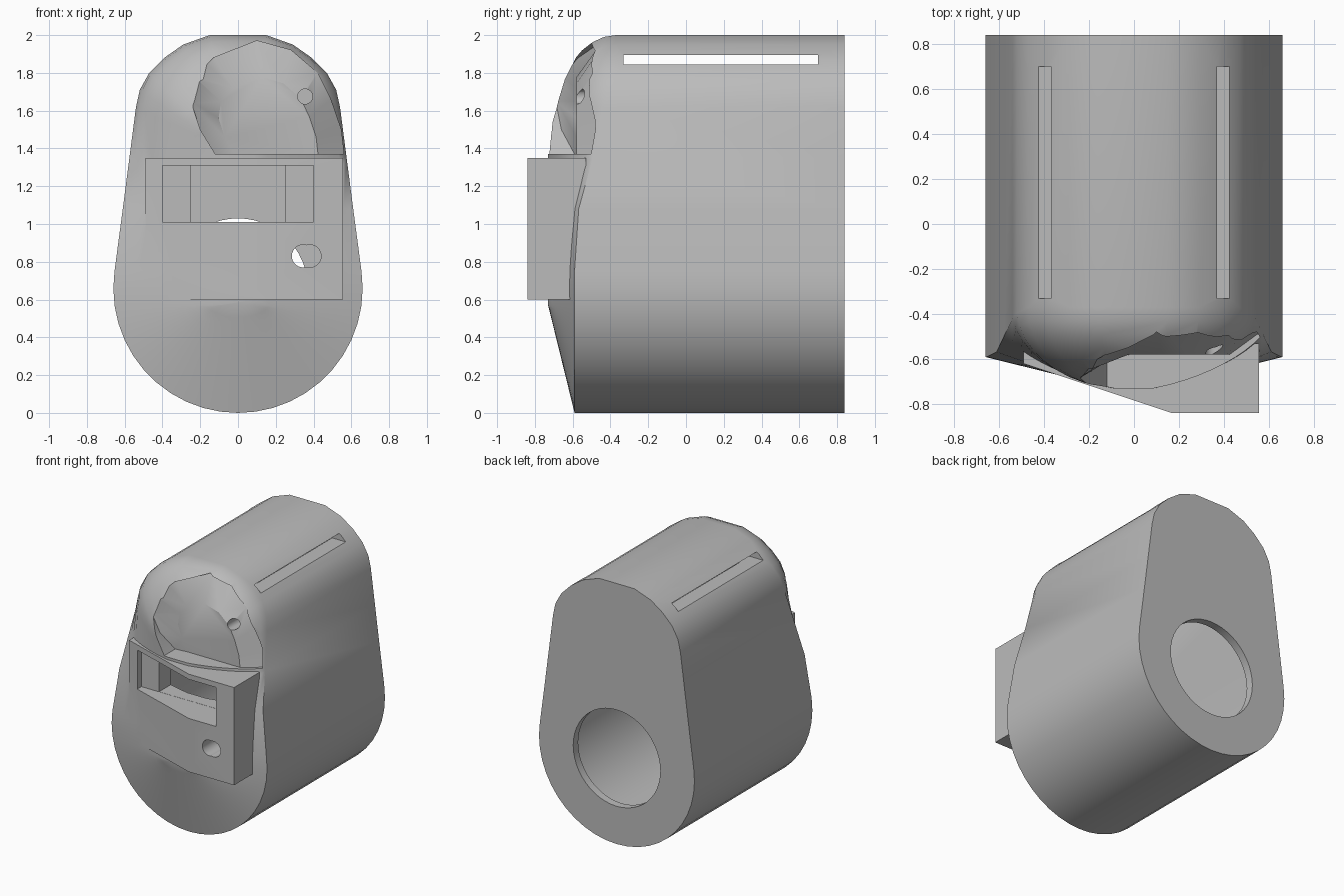
import bpy, bmesh, math

if "Cube" in bpy.data.objects:
    bpy.data.objects.remove(bpy.data.objects["Cube"])

grey = bpy.data.materials.new("plain_grey")
grey.use_nodes = True
grey.diffuse_color = (0.5, 0.5, 0.5, 1)
grey.node_tree.nodes["Principled BSDF"].inputs["Base Color"].default_value = (0.5, 0.5, 0.5, 1)


def lerp(a, b, t):
    return a + (b - a) * t


def loft(name, rings):
    """Skin a list of equal closed rings and cap both ends."""
    bm = bmesh.new()
    loops = [[bm.verts.new(p) for p in ring] for ring in rings]
    n = len(rings[0])
    for a, b in zip(loops, loops[1:]):
        for i in range(n):
            j = (i + 1) % n
            bm.faces.new((a[i], a[j], b[j], b[i]))
    bm.faces.new(loops[0])
    bm.faces.new(loops[-1])
    bmesh.ops.recalc_face_normals(bm, faces=bm.faces)
    mesh = bpy.data.meshes.new(name)
    bm.to_mesh(mesh)
    bm.free()
    mesh.materials.append(grey)
    ob = bpy.data.objects.new(name, mesh)
    bpy.context.collection.objects.link(ob)
    return ob


def block(name, x, y, z):
    return loft(name, [[(x[0], y[0], h), (x[1], y[0], h), (x[1], y[1], h), (x[0], y[1], h)] for h in z])


def rod(name, x, z, r, y, n=32):
    turn = [2 * math.pi * i / n for i in range(n)]
    return loft(name, [[(x + r * math.cos(a), d, z + r * math.sin(a)) for a in turn] for d in y])


def combine(target, tool, operation):
    mod = target.modifiers.new(operation, "BOOLEAN")
    mod.object, mod.operation, mod.solver = tool, operation, "EXACT"
    bpy.context.view_layer.objects.active = target
    bpy.ops.object.modifier_apply(modifier=mod.name)
    bpy.data.objects.remove(tool)


# Egg-shaped outline of the housing, right half then mirrored
half = [(0.66 * math.sin(a), 0.66 - 0.66 * math.cos(a))
        for a in [math.radians(98) * i / 12 for i in range(13)]]
half += [(0.61, 1.08), (0.575, 1.35), (0.54, 1.62), (0.52, 1.71), (0.47, 1.8),
         (0.39, 1.88), (0.29, 1.95), (0.15, 2.0)]
outline = half + [(-x, z) for x, z in reversed(half[1:])]


def housing_rings(steps=9):
    """Straight barrel, a shallow cone at the lower front and a dome above."""
    rings = [[(x, 0.84, z) for x, z in outline]]
    for k in range(steps + 1):
        t = k / steps
        ring = []
        for x, z in outline:
            w = min(max((z - 1.0) / 0.8, 0), 1)
            start = -0.59 + 0.22 * w
            inward = lerp(t, 1 - math.cos(t * math.pi / 2), w)
            forward = lerp(t, math.sin(t * math.pi / 2), w)
            core_z = min(max(z, 0.57), 1.4)
            ring.append((lerp(x, x * 0.15, inward), lerp(start, -0.73, forward), lerp(z, core_z, inward)))
        rings.append(ring)
    return rings


rings = housing_rings()
housing = loft("housing", rings)

# Slanted front panel box
plan = [(-0.49, -0.62), (0.17, -0.84), (0.555, -0.84), (0.555, -0.53), (-0.49, -0.53)]
panel = loft("front_panel", [[(x, y, z) for x, y in plan] for z in (0.6, 1.35)])
combine(housing, panel, "UNION")

# Hollow inside and round opening at the back
cavity = loft("cavity", [[(x * 0.9, 0.14 + (y - 0.055) * 0.815, 0.95 + (z - 0.95) * 0.93)
                          for x, y, z in ring] for ring in rings])
combine(housing, cavity, "DIFFERENCE")
combine(housing, rod("back_opening", 0, 0.66, 0.37, (0.6, 1), 48), "DIFFERENCE")

# Scooped face recess with a flat ledge below
rim = [(-0.12, -0.59, 1.37), (-0.2, -0.66, 1.5), (-0.25, -0.69, 1.65), (-0.23, -0.66, 1.78),
       (-0.13, -0.57, 1.88), (0.1, -0.44, 1.97), (0.28, -0.46, 1.92), (0.42, -0.49, 1.8),
       (0.49, -0.47, 1.66), (0.545, -0.44, 1.5), (0.56, -0.48, 1.37)]
floor = [(lerp(0.17, x, 0.65), -0.58, 1.37 + (z - 1.37) * 0.68) for x, y, z in rim]
combine(housing, loft("recess", [[(x, -1, z) for x, y, z in rim], rim, floor]), "DIFFERENCE")

# Window pocket, its through slot, and the side vents
combine(housing, block("window", (-0.4, 0.4), (-1, -0.6), (1.01, 1.31)), "DIFFERENCE")
combine(housing, block("window_slot", (-0.25, 0.25), (-0.9, -0.3), (1.011, 1.309)), "DIFFERENCE")
combine(housing, block("vents", (-1, 1), (-0.33, 0.7), (1.845, 1.895)), "DIFFERENCE")

# Sensor hole in the recess and double round hole in the panel
combine(housing, rod("sensor_hole", 0.355, 1.675, 0.04, (-0.9, -0.2), 20), "DIFFERENCE")
for x in (0.345, 0.38):
    combine(housing, rod("button_hole", x, 0.83, 0.06, (-1, -0.35), 28), "DIFFERENCE")

# Smooth shading with crisp edges
bpy.ops.object.select_all(action="DESELECT")
housing.select_set(True)
bpy.context.view_layer.objects.active = housing
bpy.ops.object.shade_smooth_by_angle(angle=math.radians(30))
